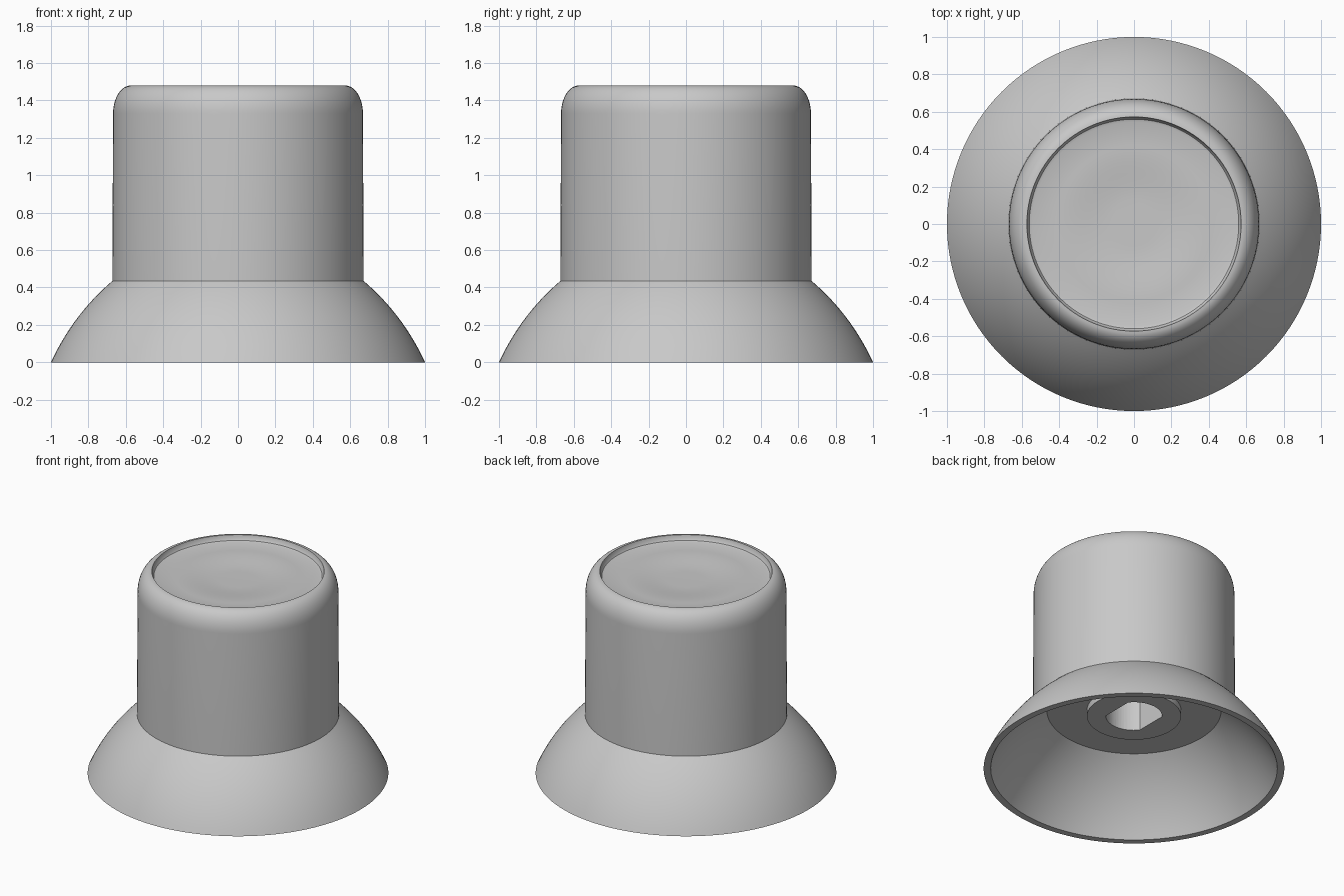
import bpy, bmesh
from math import pi, sin, cos, acos

SEGMENTS = 128

if "Cube" in bpy.data.objects:
    bpy.data.objects.remove(bpy.data.objects["Cube"], do_unlink=True)

grey = bpy.data.materials.new("light grey plastic")
grey.use_nodes = True
grey.diffuse_color = (0.58, 0.58, 0.58, 1)
grey.node_tree.nodes["Principled BSDF"].inputs["Base Color"].default_value = grey.diffuse_color


def make_object(name, bm):
    bmesh.ops.recalc_face_normals(bm, faces=bm.faces[:])
    mesh = bpy.data.meshes.new(name)
    bm.to_mesh(mesh)
    bm.free()
    mesh.materials.append(grey)
    obj = bpy.data.objects.new(name, mesh)
    bpy.context.collection.objects.link(obj)
    return obj


def bowed(start, end, bulge, steps=16):
    """Points of a shallow outward curve from start to end."""
    (r0, z0), (r1, z1) = start, end
    length = ((r1 - r0) ** 2 + (z1 - z0) ** 2) ** 0.5
    points = []
    for i in range(steps + 1):
        t = i / steps
        push = 4 * bulge * t * (1 - t) / length
        points.append((r0 + (r1 - r0) * t + (z1 - z0) * push,
                       z0 + (z1 - z0) * t - (r1 - r0) * push))
    return points


def quarter(r, z, width, height, steps=12):
    """Quarter ellipse from the side of a rounded edge to its top."""
    return [(r + width * cos(pi / 2 * i / steps), z + height * sin(pi / 2 * i / steps))
            for i in range(steps + 1)]


def revolve(name, profile):
    bm = bmesh.new()
    verts = [bm.verts.new((r, 0, z)) for r, z in profile]
    edges = [bm.edges.new(pair) for pair in zip(verts, verts[1:])]
    bmesh.ops.spin(bm, geom=verts + edges, cent=(0, 0, 0), axis=(0, 0, 1),
                   angle=2 * pi, steps=SEGMENTS, use_merge=True)
    bmesh.ops.remove_doubles(bm, verts=bm.verts[:], dist=0.0001)
    return make_object(name, bm)


# Shallow dish in the middle of the cap
dish = [(0.42 - 0.3 * i / 12, 1.438 - 0.01 * (1 - cos(pi * i / 12))) for i in range(13)]

# Knob: boss, hollow underside, flared skirt, grip and recessed cap
profile = [(0, 0.40), (0.313, 0.40), (0.313, 0.446)]
profile += reversed(bowed((0.953, 0), (0.58, 0.446), 0.03))
profile += bowed((1, 0), (0.672, 0.435), 0.03)
profile += quarter(0.573, 1.33, 0.095, 0.15)
profile += [(0.568, 1.455), (0.56, 1.444), (0.545, 1.439)]
profile += dish + [(0, 1.418)]
knob = revolve("knob", profile)

# Shaft socket: round bore with two opposite flats
radius, flat = 0.187, 0.147
half = acos(flat / radius)
outline = []
for side in (0, pi):
    for i in range(17):
        a = side + half + (pi - 2 * half) * i / 16
        outline.append((radius * cos(a), radius * sin(a)))
bm = bmesh.new()
face = bm.faces.new([bm.verts.new((x, y, 0.2)) for x, y in outline])
top = bmesh.ops.extrude_face_region(bm, geom=[face])["geom"]
bmesh.ops.translate(bm, vec=(0, 0, 0.95),
                    verts=[v for v in top if isinstance(v, bmesh.types.BMVert)])
cutter = make_object("socket_cutter", bm)
cutter.hide_render = True

cut = knob.modifiers.new("socket", "BOOLEAN")
cut.operation = "DIFFERENCE"
cut.solver = "EXACT"
cut.object = cutter
bpy.ops.object.select_all(action="DESELECT")
knob.select_set(True)
bpy.context.view_layer.objects.active = knob
bpy.ops.object.modifier_apply(modifier=cut.name)
bpy.data.objects.remove(cutter, do_unlink=True)
bpy.ops.object.shade_smooth_by_angle(angle=pi / 6)
